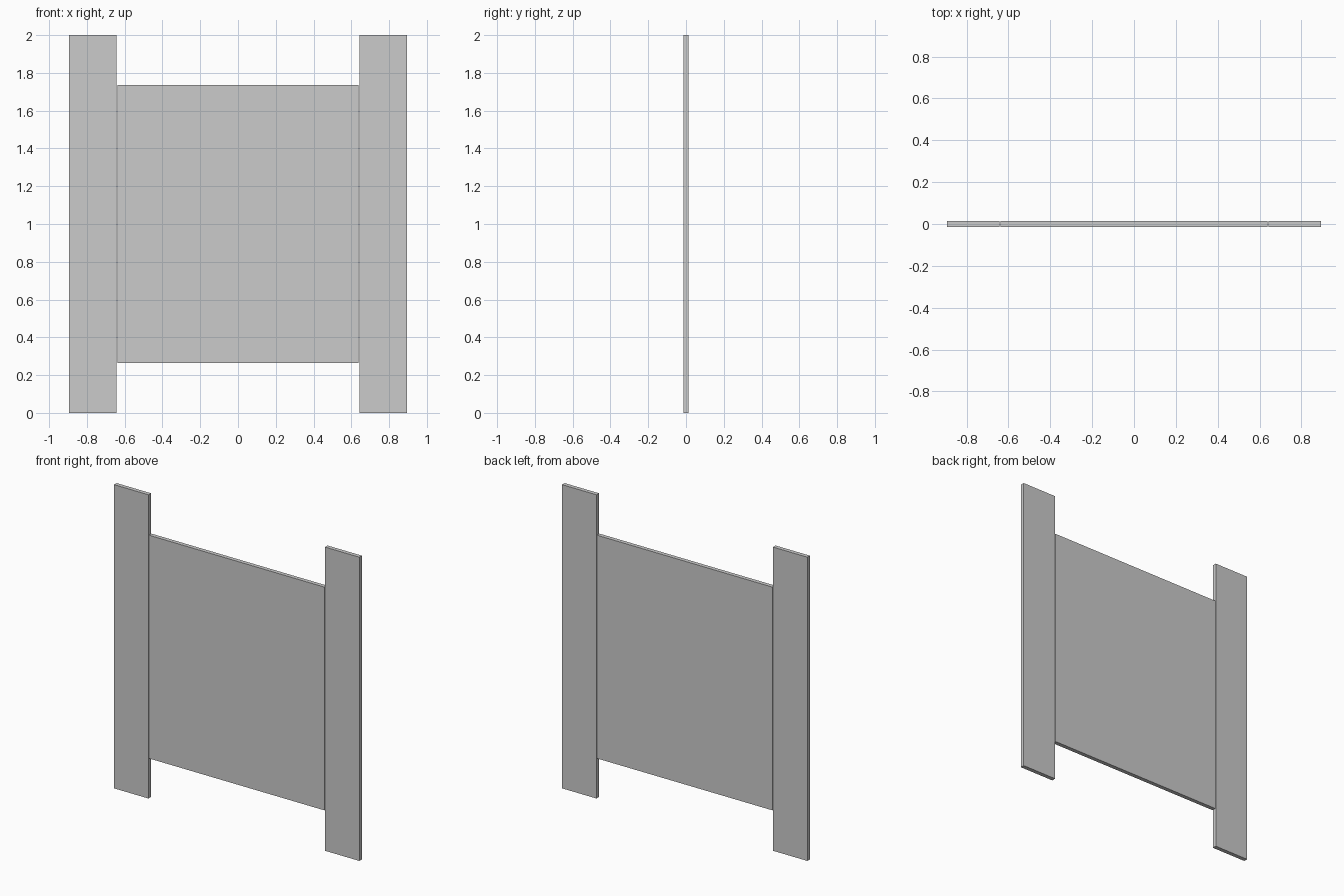
import bpy

if "Cube" in bpy.data.objects:
    bpy.data.objects.remove(bpy.data.objects["Cube"])

THICK = 0.027


def slab(name, x0, x1, z0, z1):
    """Thin upright board spanning x0..x1 and z0..z1, centred on y = 0."""
    bpy.ops.mesh.primitive_cube_add(size=1, location=((x0 + x1) / 2, 0, (z0 + z1) / 2))
    ob = bpy.context.object
    ob.name = name
    ob.scale = (x1 - x0, THICK, z1 - z0)
    bpy.ops.object.transform_apply(location=False, rotation=False, scale=True)
    return ob


# Central panel
slab("centre_panel", -0.639, 0.639, 0.265, 1.735)

# Tall side boards, separated from the panel by a hairline gap
slab("left_board", -0.894, -0.643, 0, 2)
slab("right_board", 0.643, 0.894, 0, 2)
